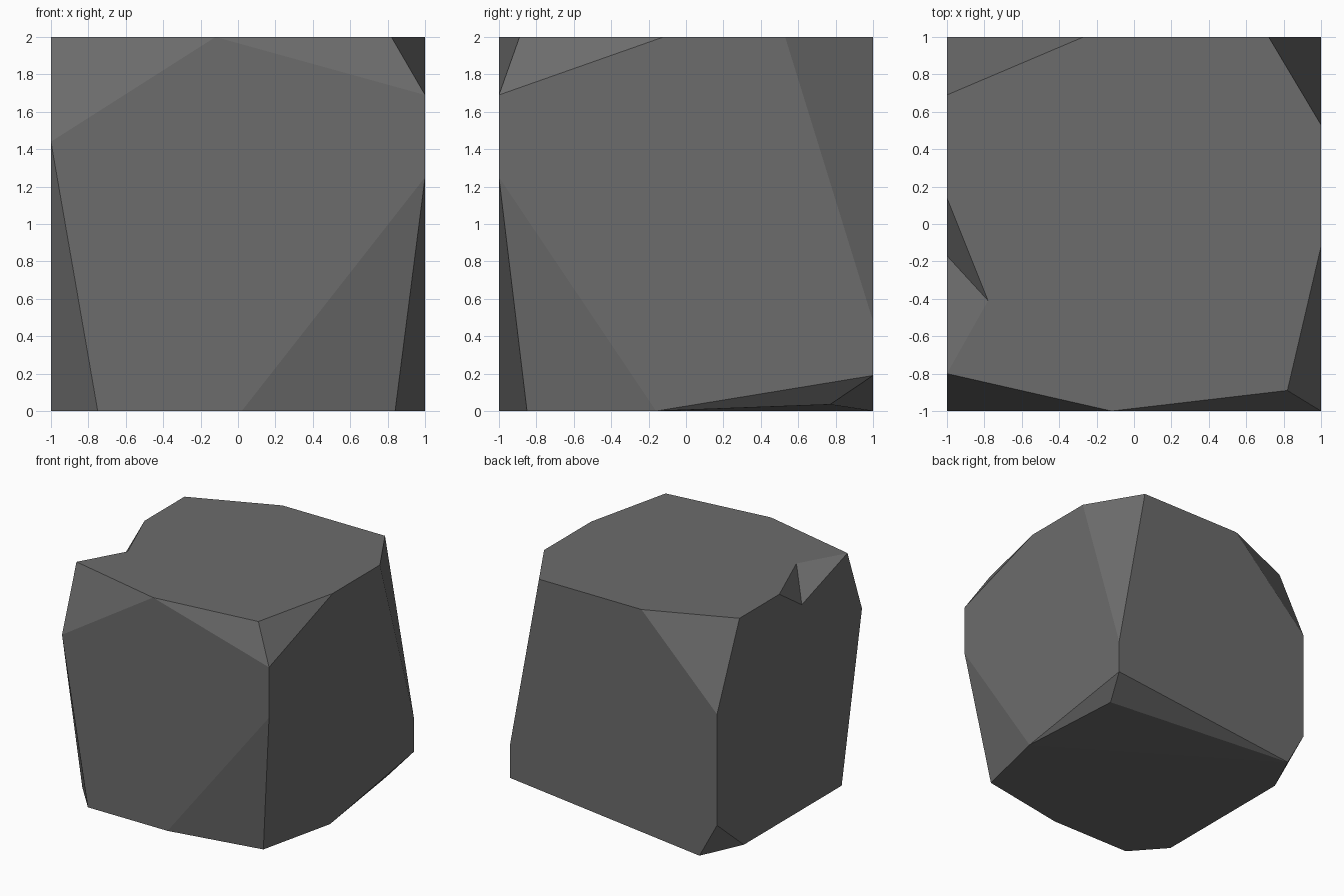
import bpy, bmesh, math
from mathutils import Vector

if "Cube" in bpy.data.objects:
    bpy.data.objects.remove(bpy.data.objects["Cube"])


def hull_object(name, points):
    """Flat-shaded convex solid around the given points."""
    bm = bmesh.new()
    for p in points:
        bm.verts.new(p)
    bmesh.ops.convex_hull(bm, input=bm.verts[:])
    bmesh.ops.dissolve_limit(bm, angle_limit=math.radians(0.3),
                             verts=bm.verts[:], edges=bm.edges[:])
    bmesh.ops.recalc_face_normals(bm, faces=bm.faces[:])
    mesh = bpy.data.meshes.new(name)
    bm.to_mesh(mesh)
    bm.free()
    obj = bpy.data.objects.new(name, mesh)
    bpy.context.collection.objects.link(obj)
    return obj


grey = bpy.data.materials.new("stone grey")
grey.diffuse_color = (0.15, 0.15, 0.15, 1)
grey.use_nodes = True
grey.node_tree.nodes["Principled BSDF"].inputs["Base Color"].default_value = grey.diffuse_color

# Boulder: a cube whose corners are chipped off at uneven depths
top = [(-1, -0.8), (-0.12, -1), (0.82, -0.89), (1, -0.12),
       (1, 0.53), (0.72, 1), (-0.27, 1), (-1, 0.69)]
bottom = [(-0.75, -1), (0.02, -1), (0.84, -0.85), (1, -0.16),
          (-0.83, 1), (-1, 0.63), (-1, -0.72)]
# Heights of the remaining points along each upright edge
uprights = {(-1, -1): [1.44], (1, -1): [1.25, 1.69],
            (1, 1): [0.19, 0.48], (-1, 1): [0.31, 1.28]}
points = [(x, y, 2) for x, y in top] + [(x, y, 0) for x, y in bottom]
points += [(x, y, z) for (x, y), zs in uprights.items() for z in zs]
points.append((0.9, 0.77, 0.035))   # slightly raised back right underside
boulder = hull_object("boulder", points)
boulder.data.materials.append(grey)

# Notch in the top left edge: a four-sided wedge, enlarged about its inner
# edge so that its outer sides clear the boulder
inner, low = Vector((-0.78, -0.41, 2)), Vector((-1, -0.17, 1.79))
back, front = Vector((-1, 0.14, 2)), Vector((-1, -0.8, 2))
mid = (inner + low) / 2
cutter = hull_object("notch_cutter",
                     [mid + 2 * (p - mid) for p in (inner, low, back, front)])
cutter.data.materials.append(grey)
cutter.hide_render = True

cut = boulder.modifiers.new("notch", 'BOOLEAN')
cut.operation = 'DIFFERENCE'
cut.solver = 'EXACT'
cut.object = cutter

# Apply the cut and remove the helper
bpy.context.view_layer.objects.active = boulder
boulder.select_set(True)
bpy.ops.object.modifier_apply(modifier=cut.name)
bpy.data.objects.remove(cutter, do_unlink=True)
